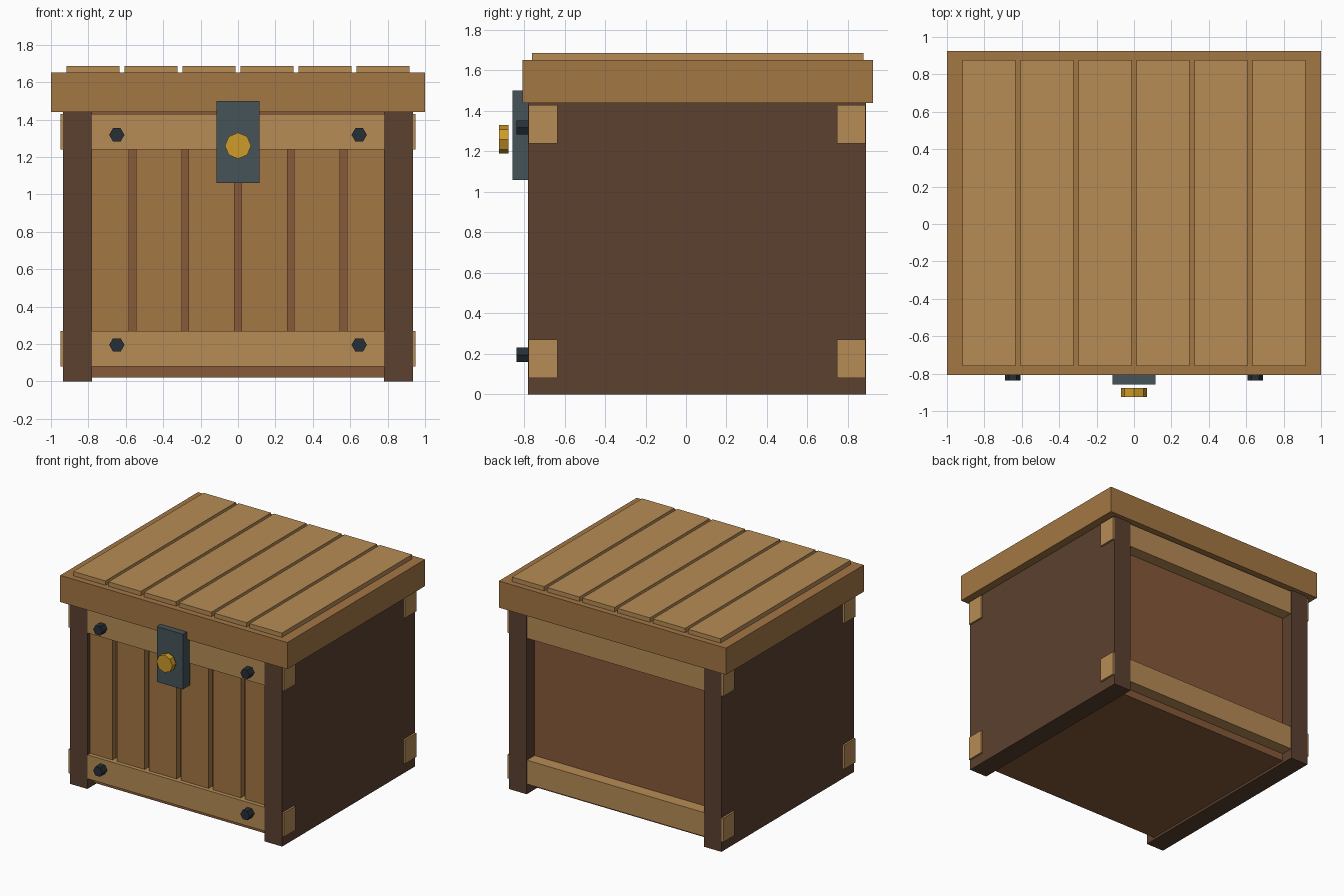
import bpy
import math

if "Cube" in bpy.data.objects:
    bpy.data.objects.remove(bpy.data.objects["Cube"])


def material(name, rgb):
    # sRGB 0-255 to linear diffuse colour
    m = bpy.data.materials.new(name)
    m.diffuse_color = [(c / 255) ** 2.2 for c in rgb] + [1]
    m.use_nodes = True
    m.node_tree.nodes["Principled BSDF"].inputs["Base Color"].default_value = m.diffuse_color
    return m


DARK = material("dark_wood", (92, 67, 51))
INNER = material("red_brown_wood", (133, 90, 60))
WOOD = material("mid_wood", (162, 118, 70))
LIGHT = material("light_wood", (181, 139, 86))
STEEL = material("steel", (71, 84, 88))
IRON = material("dark_iron", (42, 51, 58))
BRASS = material("brass", (204, 153, 45))


def box(name, x, y, z, mat):
    # Box from (min, max) ranges
    bpy.ops.mesh.primitive_cube_add(size=1, location=[(r[0] + r[1]) / 2 for r in (x, y, z)])
    o = bpy.context.object
    o.name = name
    o.scale = [r[1] - r[0] for r in (x, y, z)]
    bpy.ops.object.transform_apply(location=False, rotation=False, scale=True)
    o.data.materials.append(mat)
    return o


def stud(name, sides, radius, x, y, z, mat):
    # Prism along y with a corner pointing along +x
    bpy.ops.mesh.primitive_cylinder_add(
        vertices=sides, radius=radius, depth=y[1] - y[0],
        location=(x, (y[0] + y[1]) / 2, z), rotation=(math.pi / 2, math.pi / 2, 0))
    o = bpy.context.object
    o.name = name
    o.data.materials.append(mat)
    return o


# Crate body and thick side slabs
box("crate_body", (-0.80, 0.80), (-0.70, 0.79), (0.02, 1.44), INNER)
for side, s in (("left", -1), ("right", 1)):
    box(side + "_side_slab", sorted((s * 0.78, s * 0.935)), (-0.78, 0.89), (0, 1.442), DARK)

# Horizontal rails, front and back, poking through the side slabs
for level, z in (("lower", (0.08, 0.27)), ("upper", (1.24, 1.43))):
    box(level + "_front_rail", (-0.95, 0.95), (-0.777, -0.635), z, LIGHT)
    box(level + "_back_rail", (-0.95, 0.95), (0.745, 0.887), z, LIGHT)

# Vertical front planks
for i in range(6):
    c = (i - 2.5) * 0.282
    box(f"front_plank_{i + 1}", (c - 0.123, c + 0.123), (-0.745, -0.68), (0.1, 1.4), WOOD)

# Lid slab and its planks
box("lid", (-1, 1), (-0.808, 0.925), (1.44, 1.652), WOOD)
for i in range(6):
    c = (i - 2.5) * 0.3105
    box(f"lid_plank_{i + 1}", (c - 0.142, c + 0.142), (-0.76, 0.878), (1.62, 1.687), LIGHT)

# Latch plate and brass knob
box("latch_plate", (-0.115, 0.115), (-0.857, -0.77), (1.06, 1.5), STEEL)
stud("latch_knob", 8, 0.07, 0, (-0.925, -0.878), 1.26, BRASS)

# Hexagonal bolts on the front rails
for x in (-0.648, 0.648):
    for z in (0.195, 1.318):
        stud("rail_bolt", 6, 0.041, x, (-0.838, -0.76), z, IRON)
